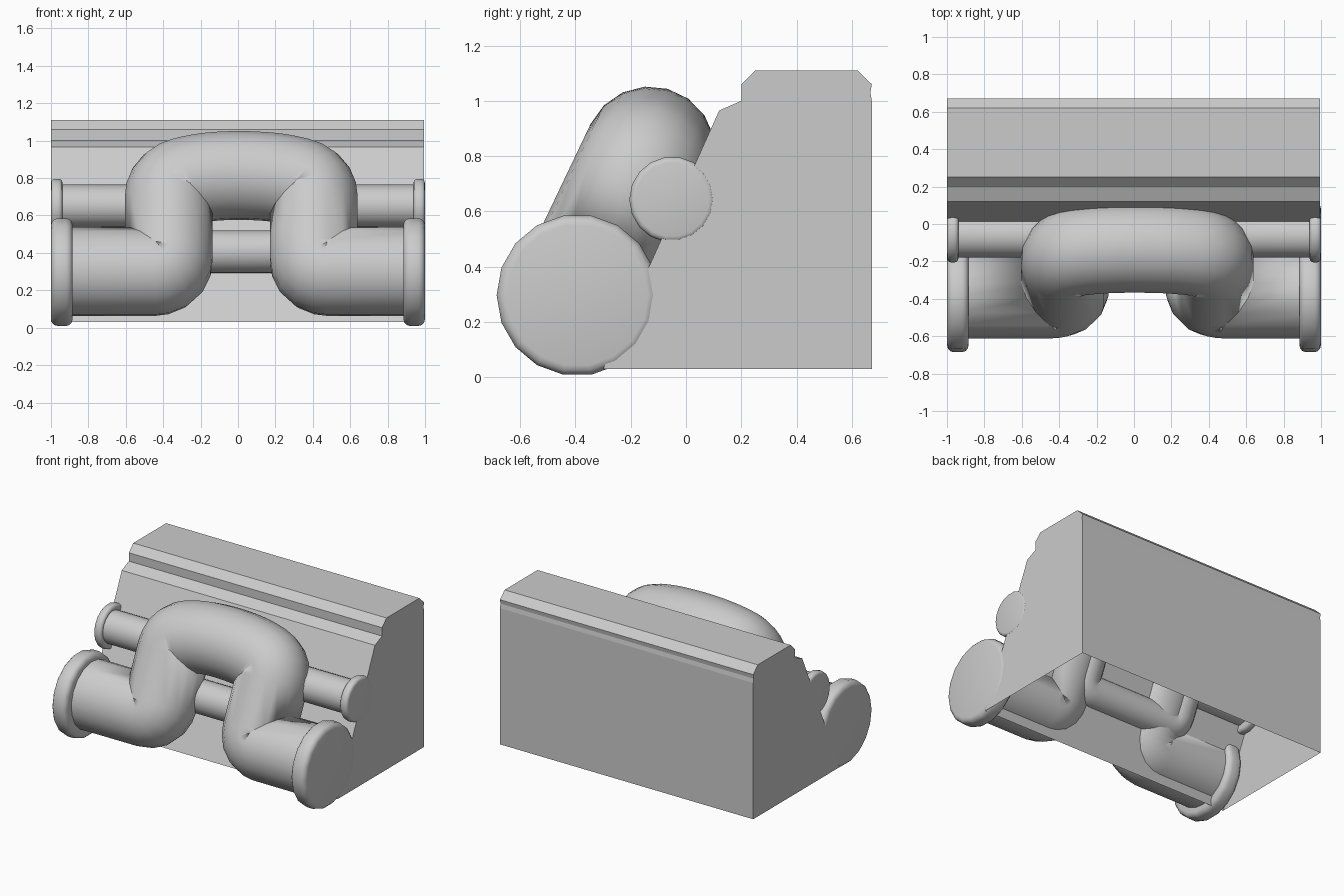
import bpy, bmesh, math
from mathutils import Vector

cube = bpy.data.objects.get("Cube")
if cube:
    bpy.data.objects.remove(cube, do_unlink=True)

grey = bpy.data.materials.new("plain grey")
grey.use_nodes = True
grey.diffuse_color = (0.6, 0.6, 0.6, 1)
grey.node_tree.nodes["Principled BSDF"].inputs["Base Color"].default_value = (0.6, 0.6, 0.6, 1)

# Direction in which the pipe bends climb the sloping wall
SLOPE = Vector((0, 0.43, 0.903)).normalized()
ACROSS = Vector((1, 0, 0))
OUTWARD = ACROSS.cross(SLOPE)


def finish(bm, name, smooth):
    mesh = bpy.data.meshes.new(name)
    for f in bm.faces:
        f.smooth = smooth
    bm.to_mesh(mesh)
    bm.free()
    mesh.materials.append(grey)
    ob = bpy.data.objects.new(name, mesh)
    bpy.context.collection.objects.link(ob)
    return ob


def fillet(points, radius, steps=5):
    """Round every inner corner of a path with a quadratic arc."""
    pts = [Vector(p) for p in points]
    out = [pts[0]]
    for a, b, c in zip(pts, pts[1:], pts[2:]):
        start = b + (a - b).normalized() * radius
        end = b + (c - b).normalized() * radius
        for i in range(steps + 1):
            k = i / steps
            out.append(start * (1 - k) ** 2 + b * 2 * k * (1 - k) + end * k * k)
    return out + [pts[-1]]


def pipe(name, origin, path, radius, bend, sides=18):
    """Sweep a round section along a path lying in the slope plane."""
    pts = [Vector(origin) + ACROSS * p.x + SLOPE * p.y for p in fillet(path, bend)]
    bm = bmesh.new()
    rings = []
    for i, p in enumerate(pts):
        before, after = pts[max(i - 1, 0)], pts[min(i + 1, len(pts) - 1)]
        tangent = Vector()
        if i > 0:
            tangent += (p - before).normalized()
        if i < len(pts) - 1:
            tangent += (after - p).normalized()
        side = OUTWARD.cross(tangent.normalized())
        ring = []
        for s in range(sides):
            a = math.tau * s / sides
            ring.append(bm.verts.new(p + radius * (math.cos(a) * OUTWARD + math.sin(a) * side)))
        rings.append(ring)
    for r, q in zip(rings, rings[1:]):
        for s in range(sides):
            n = (s + 1) % sides
            bm.faces.new((r[s], r[n], q[n], q[s]))
    bmesh.ops.recalc_face_normals(bm, faces=bm.faces)
    return finish(bm, name, True)


def flange(name, x, y, z, radius, depth, edge):
    """Rounded disc capping a pipe end."""
    bm = bmesh.new()
    bmesh.ops.create_cone(bm, cap_ends=True, segments=18, radius1=radius, radius2=radius, depth=depth)
    ob = finish(bm, name, True)
    ob.location = (x, y, z)
    ob.rotation_euler = (0, math.pi / 2, 0)
    mod = ob.modifiers.new("rounded rim", "BEVEL")
    mod.width = edge
    mod.segments = 3
    mod.limit_method = "ANGLE"
    return ob


# Wall block: extruded profile, hollow with an open underside
profile = [(-0.3, 0.03), (0.12, 0.965), (0.2, 1.0), (0.2, 1.06), (0.25, 1.11),
           (0.62, 1.11), (0.672, 1.06), (0.667, 1.03), (0.672, 1.0), (0.672, 0.03)]
bm = bmesh.new()
ends = [[bm.verts.new((x, y, z)) for y, z in profile] for x in (-1, 0.995)]
for i in range(len(profile) - 1):
    bm.faces.new((ends[0][i], ends[1][i], ends[1][i + 1], ends[0][i + 1]))
bm.faces.new(ends[0])
bm.faces.new(reversed(ends[1]))
bmesh.ops.recalc_face_normals(bm, faces=bm.faces)
finish(bm, "wall_block", False)

# Large pipe arching up the slope
pipe("large_pipe", (0, -0.375, 0.30),
     [(-0.96, 0), (-0.37, 0), (-0.37, 0.51), (-0.19, 0.56), (0, 0.572),
      (0.21, 0.56), (0.405, 0.51), (0.405, 0), (0.96, 0)], 0.238, 0.085)

# Small pipe dipping down behind the arch
pipe("small_pipe", (0, -0.065, 0.65),
     [(-0.97, 0), (-0.48, 0), (-0.48, -0.27), (0.3, -0.27), (0.3, 0), (0.97, 0)], 0.115, 0.08)

# End discs on both sides
for word, s in (("left", 1), ("right", -1)):
    flange("large_flange_" + word, s * 0.942, -0.393, 0.297, 0.292, 0.115, 0.035)
    flange("small_flange_" + word, s * 0.969, -0.05, 0.643, 0.155, 0.06, 0.02)
